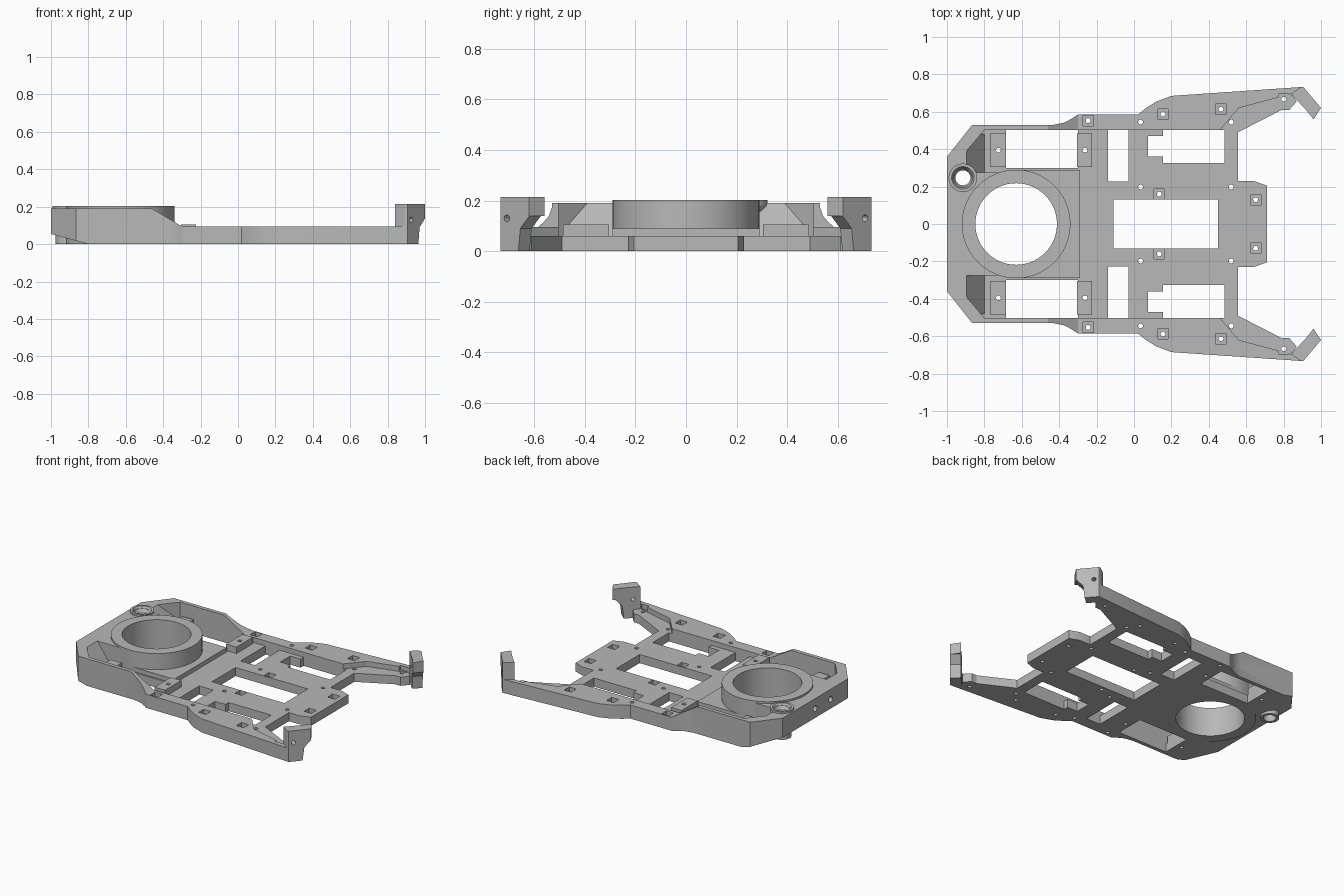
import bpy, bmesh, math
from mathutils import Vector

cube = bpy.data.objects.get("Cube")
if cube:
    bpy.data.objects.remove(cube, do_unlink=True)

grey = bpy.data.materials.new("light grey plastic")
grey.use_nodes = True
grey.diffuse_color = (0.48, 0.48, 0.48, 1)
grey.node_tree.nodes["Principled BSDF"].inputs["Base Color"].default_value = (0.48, 0.48, 0.48, 1)


def plan(u, v, w):
    return (u, v, w)


def profile(u, v, w):
    return (u, w, v)


def finish(name, bm):
    bmesh.ops.recalc_face_normals(bm, faces=bm.faces)
    mesh = bpy.data.meshes.new(name)
    bm.to_mesh(mesh)
    bm.free()
    mesh.materials.append(grey)
    obj = bpy.data.objects.new(name, mesh)
    bpy.context.scene.collection.objects.link(obj)
    return obj


def prism(name, pts, lo, hi, place=plan):
    """Extrude a 2D outline from lo to hi along the third axis."""
    bm = bmesh.new()
    a = [bm.verts.new(place(u, v, lo)) for u, v in pts]
    b = [bm.verts.new(place(u, v, hi)) for u, v in pts]
    bm.faces.new(a)
    bm.faces.new(b)
    for i in range(len(pts)):
        j = (i + 1) % len(pts)
        bm.faces.new((a[i], a[j], b[j], b[i]))
    return finish(name, bm)


def box(name, x0, x1, y0, y1, z0, z1):
    return prism(name, [(x0, y0), (x1, y0), (x1, y1), (x0, y1)], z0, z1)


def disc(name, x, y, r, z0, z1, n=16, place=plan):
    ring = [(x + r * math.cos(t * math.tau / n), y + r * math.sin(t * math.tau / n)) for t in range(n)]
    return prism(name, ring, z0, z1, place)


def lathe(name, x, y, pts, n=64):
    """Revolve a closed radius/height profile around a vertical axis."""
    bm = bmesh.new()
    rows = [[bm.verts.new((x + r * math.cos(i * math.tau / n), y + r * math.sin(i * math.tau / n), z))
             for r, z in pts] for i in range(n)]
    for i in range(n):
        a, b = rows[i], rows[(i + 1) % n]
        for k in range(len(pts)):
            m = (k + 1) % len(pts)
            bm.faces.new((a[k], b[k], b[m], a[m]))
    return finish(name, bm)


def combine(obj, other, op="DIFFERENCE"):
    mod = obj.modifiers.new("bool", "BOOLEAN")
    mod.operation, mod.solver, mod.object = op, "EXACT", other
    bpy.context.view_layer.objects.active = obj
    bpy.ops.object.modifier_apply(modifier=mod.name)
    bpy.data.objects.remove(other, do_unlink=True)


def flip(pts, s):
    return [(x, y * s) for x, y in pts]


def mirrored(pts):
    return pts + flip(pts[::-1], -1)


FLOOR, ARM, RIM = 0.06, 0.095, 0.19
RING_X = -0.63

# Outlines for one half
shell = [(-1, .36), (-.865, .53), (-.43, .53), (-.37, .543), (-.33, .565), (-.3, .585)]
flank = [(.02, .585), (.06, .617), (.12, .655), (.2, .685), (.89, .732), (.84, .695)]
inner = [(.87, .655), (.83, .61), (.79, .61), (.555, .49), (.555, .23), (.64, .23), (.71, .205)]

# High rear shell with its sloping shoulders, pockets and ramps
body = prism("chassis", mirrored(shell), 0, RIM)
combine(body, prism("shoulder_cut", [(-.46, RIM), (-.3, ARM), (-.2, ARM), (-.2, .3), (-.46, .3)], -1, 1, profile))
combine(body, box("center_cut", RING_X, -.2, -.29, .29, .09, .3))
for s in (1, -1):
    pocket = [(-.895, .275), (-.895, .39), (-.8, .503), (-.2, .503), (-.2, .275)]
    combine(body, prism("pocket_cut", flip(pocket, s), FLOOR, .3))
    ramp = [(-.9, FLOOR - .01), (-.9, RIM), (-.895, RIM), (-.8, FLOOR), (-.8, FLOOR - .01)]
    combine(body, prism("ramp", ramp, .27 * s, .482 * s, profile), "UNION")

# Thin deck, raised arms and ring pedestal
combine(body, prism("deck", mirrored(shell + flank + inner), 0, FLOOR), "UNION")
for s in (1, -1):
    arm = [(-.3, .503), (-.3, .585)] + flank + [(.56, .62), (.46, .503)]
    combine(body, prism("arm", flip(arm, s), 0, ARM), "UNION")
combine(body, box("pedestal", RING_X, -.29, -.29, .29, 0, .09), "UNION")

# Sloping underside at the rear, and the main openings
combine(body, prism("underside_cut", [(-1.02, .06), (-.8, 0), (-.8, -.1), (-1.02, -.1)], -1, 1, profile))
combine(body, disc("ring_cut", RING_X, 0, .25, -.1, .4, 64))
combine(body, disc("tube_cut", -.915, .247, .05, -.1, .4, 32))
combine(body, box("center_window", -.11, .45, -.13, .13, -.1, .3))
for y in (0, -.17):
    combine(body, disc("rear_hole", y, .12, .02, -1.1, -.93, 16, lambda u, v, w: (w, u, v)))

nuts = [(-.245, .553, ARM), (.155, .588, ARM), (.465, .613, ARM), (.8, .667, ARM),
        (.135, .16, FLOOR), (.65, .13, FLOOR)]
holes = [(.035, .545), (.52, .545), (.035, .198), (.52, .198)]
for s in (1, -1):
    window = [(.155, .325), (.485, .325), (.485, .503), (.155, .503), (.155, .47),
              (.075, .47), (.075, .36), (.155, .36)]
    combine(body, prism("side_window", flip(window, s), -.1, .3))
    combine(body, box("slot", -.14, -.03, .228 * s, .503 * s, -.1, .3))
    combine(body, box("motor_window", -.685, -.3, .3 * s, .503 * s, -.1, .14))
    # Nut recesses and screw holes
    for x, y, top in nuts:
        combine(body, box("nut", x - .028, x + .028, y * s - .028, y * s + .028, top - .03, .3))
        combine(body, disc("screw", x, y * s, .013, -.1, .3))
    for x, y in holes:
        combine(body, disc("screw", x, y * s, .013, -.1, .3))
    for x in (-.725, -.262):
        combine(body, disc("screw", x, .395 * s, .013, -.1, .15))

parts = [body]
for s, side in ((1, "left"), (-1, "right")):
    # Mounting blocks
    for x0, x1, where in ((-.77, -.685, "rear"), (-.305, -.225, "front")):
        block = box(f"{where}_mount_block_{side}", x0, x1, .305 * s, .485 * s, FLOOR - .005, .105)
        combine(block, disc("screw", -.725 if where == "rear" else -.262, .395 * s, .013, -.1, .3))
        parts.append(block)

    # Upright claw at the arm tip, with a tapered lower end and a cross hole
    foot = [(.84, .695), (.89, .732), (.905, .733), (1, .62), (.96, .56), (.92, .61)]
    claw = prism(f"claw_{side}", flip(foot, s), 0, .215)
    d = Vector((.66, -.75))

    def along(u, v, w, s=s, d=d):
        return (1 + d.x * u - d.y * w, (.62 + d.y * u + d.x * w) * s, v)

    combine(claw, prism("tip_cut", [(.1, .14), (.002, .14), (-.045, .09), (-.068, -.1), (.1, -.1)], -.2, .2, along))
    combine(claw, disc("cross_hole", -.115, .13, .014, -.2, .2, 16, along))
    parts.append(claw)

# Large ring and small flared tube
parts.append(lathe("ring", RING_X, 0, [(.218, 0), (.29, 0), (.29, .203), (.218, .203)], 96))
parts.append(lathe("cable_tube", -.915, .247,
                   [(.04, 0), (.06, 0), (.06, .15), (.076, .18), (.076, .203), (.06, .203), (.04, .17)], 48))

bpy.ops.object.select_all(action="DESELECT")
for obj in parts:
    obj.select_set(True)
bpy.context.view_layer.objects.active = body
bpy.ops.object.shade_smooth_by_angle(angle=math.radians(25))
